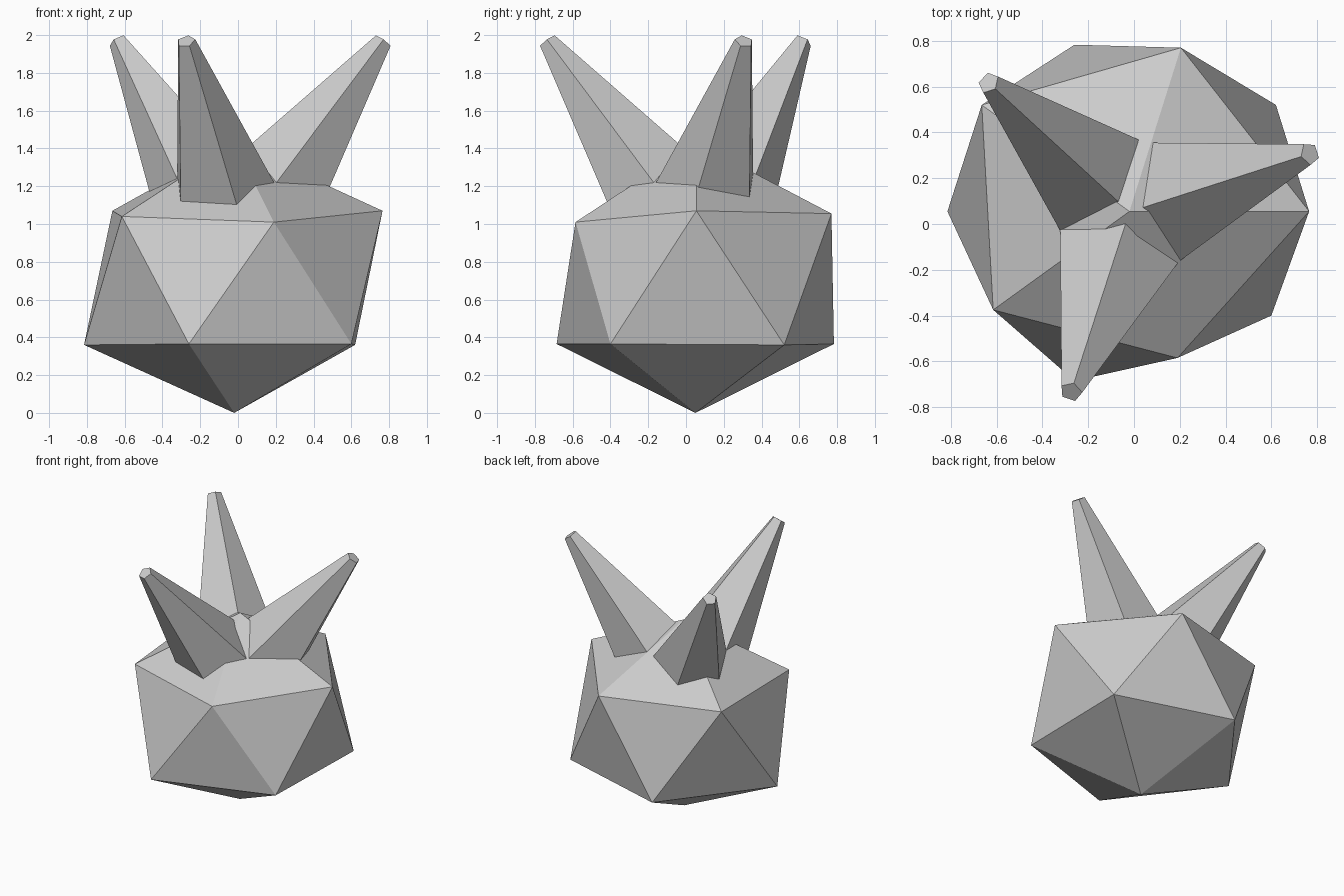
import bpy, bmesh
from mathutils import Vector

if "Cube" in bpy.data.objects:
    bpy.data.objects.remove(bpy.data.objects["Cube"])


def add_object(name, bm):
    bmesh.ops.recalc_face_normals(bm, faces=bm.faces)
    mesh = bpy.data.meshes.new(name)
    bm.to_mesh(mesh)
    bm.free()
    obj = bpy.data.objects.new(name, mesh)
    bpy.context.collection.objects.link(obj)
    return obj


# Body: slightly uneven icosahedron, two staggered rings between two poles
lower = [(0.62, 0.52, 0.36), (-0.26, 0.783, 0.365), (-0.815, 0.055, 0.36),
         (-0.26, -0.685, 0.365), (0.6, -0.4, 0.365)]
upper = [(0.765, 0.055, 1.07), (0.205, 0.77, 1.055), (-0.665, 0.52, 1.07),
         (-0.615, -0.375, 1.04), (0.19, -0.585, 1.01)]
bm = bmesh.new()
bottom = bm.verts.new((-0.02, 0.05, 0))
top = bm.verts.new((-0.02, 0.055, 1.43))
lo = [bm.verts.new(p) for p in lower]
up = [bm.verts.new(p) for p in upper]
for i in range(5):
    j = (i + 1) % 5
    bm.faces.new((bottom, lo[j], lo[i]))
    bm.faces.new((top, up[i], up[j]))
    bm.faces.new((lo[i], up[j], up[i]))
    bm.faces.new((lo[i], lo[j], up[j]))
add_object("body", bm)


# Horns: blunt five-sided cones leaning out from the body's axis
def horn(name, tip, length=1.05, tip_radius=0.05, base_radius=0.294):
    tip = Vector(tip)
    axis = (tip - Vector((-0.02, 0.053, 0.88))).normalized()
    bm = bmesh.new()
    bmesh.ops.create_cone(bm, cap_ends=True, segments=5, radius1=base_radius,
                          radius2=tip_radius, depth=length)
    obj = add_object(name, bm)
    obj.rotation_mode = 'QUATERNION'
    obj.rotation_quaternion = axis.to_track_quat('Z', 'Y')
    obj.location = tip - axis * length / 2


horn("front_horn", (-0.275, -0.733, 1.968))
horn("right_horn", (0.768, 0.307, 1.968))
horn("left_horn", (-0.635, 0.617, 1.968))
